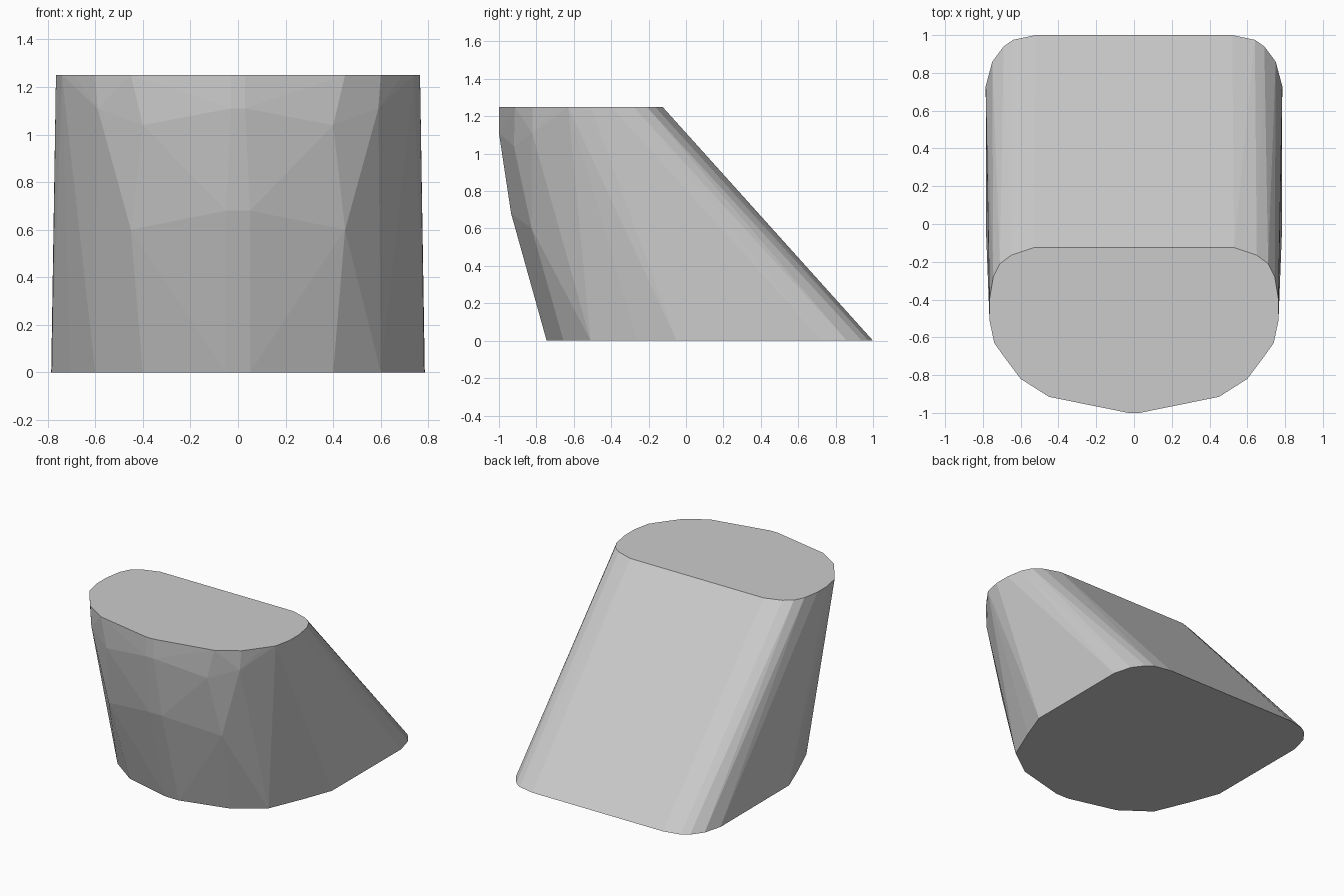
import bpy, bmesh, math

if "Cube" in bpy.data.objects:
    bpy.data.objects.remove(bpy.data.objects["Cube"])

# Half outlines (x >= 0), mirrored below
top_half = [(0.03, -1.0), (0.45, -0.915), (0.60, -0.82), (0.69, -0.70), (0.74, -0.63),
            (0.765, -0.51), (0.765, -0.40), (0.745, -0.28), (0.71, -0.21),
            (0.65, -0.165), (0.53, -0.125)]
base_half = [(0.05, -0.745), (0.40, -0.655), (0.60, -0.51), (0.705, -0.26),
             (0.783, -0.05), (0.785, 0.73), (0.75, 0.86), (0.69, 0.94),
             (0.64, 0.975), (0.52, 1.0)]
# Extra bulge points on the rounded front
front_half = [(0.05, -0.935, 0.68), (0.45, -0.825, 0.60), (0.55, -0.77, 0.77),
              (0.03, -1.0, 1.11), (0.40, -0.92, 1.04), (0.59, -0.822, 1.11)]

points = [(x, y, 1.25) for x, y in top_half]
points += [(x, y, 0.0) for x, y in base_half]
points += front_half
points += [(-x, y, z) for x, y, z in points]

# Faceted leaning block wrapped around the outlines
bm = bmesh.new()
for p in points:
    bm.verts.new(p)
hull = bmesh.ops.convex_hull(bm, input=bm.verts[:])
loose = [v for v in bm.verts if not v.link_faces]
bmesh.ops.delete(bm, geom=loose, context='VERTS')
# Merge flat areas such as the top and base into single faces
bmesh.ops.dissolve_limit(bm, angle_limit=math.radians(0.5),
                         verts=bm.verts[:], edges=bm.edges[:])
bmesh.ops.recalc_face_normals(bm, faces=bm.faces[:])
mesh = bpy.data.meshes.new("leaning_block")
bm.to_mesh(mesh)
bm.free()
block = bpy.data.objects.new("leaning_block", mesh)
bpy.context.collection.objects.link(block)
